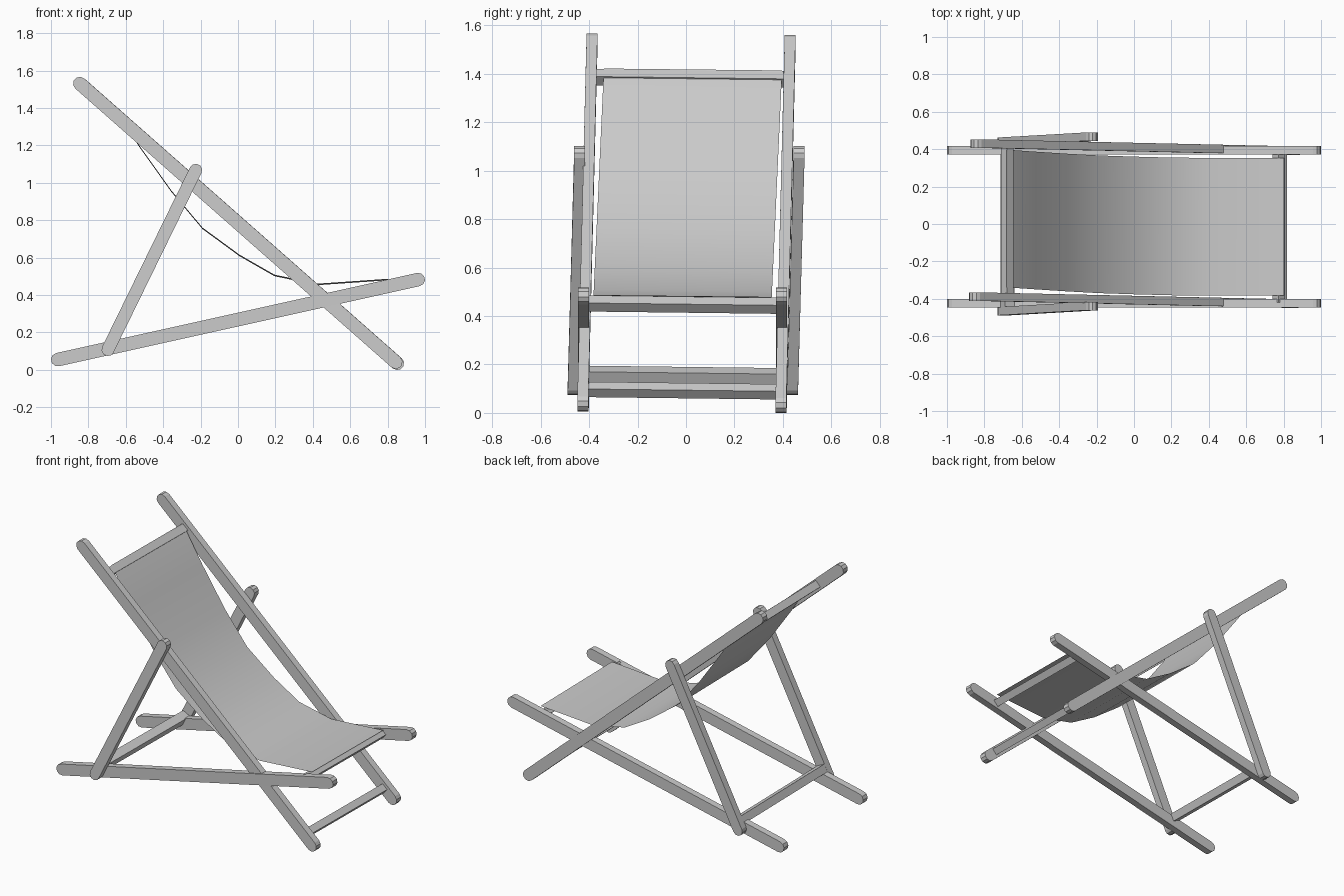
import bpy, bmesh, math
from mathutils import Vector, Matrix

if "Cube" in bpy.data.objects:
    bpy.data.objects.remove(bpy.data.objects["Cube"])


def finish(name, bm, smooth=False):
    bmesh.ops.recalc_face_normals(bm, faces=bm.faces)
    me = bpy.data.meshes.new(name)
    bm.to_mesh(me)
    bm.free()
    for p in me.polygons:
        p.use_smooth = smooth
    ob = bpy.data.objects.new(name, me)
    bpy.context.collection.objects.link(ob)
    return ob


def rail(name, a, b, r, thick=0.045, seg=5):
    """Flat slat with rounded ends between points a and b, thickness along y."""
    a, b = Vector(a), Vector(b)
    ang = math.atan2(b.z - a.z, b.x - a.x)
    bm = bmesh.new()
    rim = []
    for c, start in ((b, ang - math.pi / 2), (a, ang + math.pi / 2)):
        for i in range(seg + 1):
            t = start + math.pi * i / seg
            rim.append(c + Vector((r * math.cos(t), 0, r * math.sin(t))))
    off = Vector((0, thick / 2, 0))
    near = [bm.verts.new(p - off) for p in rim]
    far = [bm.verts.new(p + off) for p in rim]
    bm.faces.new(near)
    bm.faces.new(far[::-1])
    n = len(rim)
    for i in range(n):
        j = (i + 1) % n
        bm.faces.new((near[i], far[i], far[j], near[j]))
    return finish(name, bm)


def bar(name, x, y, z, half, w, h, ang):
    """Rectangular crossbar along y, turned by ang about its length."""
    bm = bmesh.new()
    bmesh.ops.create_cube(bm, size=1)
    m = (Matrix.Translation((x, y, z)) @ Matrix.Rotation(math.radians(0.7), 4, 'X').inverted()
         @ Matrix.Rotation(-ang, 4, 'Y') @ Matrix.Diagonal((w, half * 2, h, 1)))
    bmesh.ops.transform(bm, matrix=m, verts=bm.verts)
    return finish(name, bm)


# Side slats, the frame leans slightly toward +y
for s, side in ((-1, "near"), (1, "far")):
    dx, dz = 0.004 * s, -0.003 * s
    rail("back_rail_" + side, (0.848 + dx, -0.017 + s * 0.409, 0.038 + dz),
         (-0.842 + dx, 0.021 + s * 0.409, 1.528 + dz), 0.036)
    rail("base_rail_" + side, (-0.964, -0.015 + s * 0.409, 0.055),
         (0.964, -0.015 + s * 0.409, 0.483), 0.036)
    rail("prop_" + side, (-0.696, -0.013 + s * 0.453, 0.108),
         (-0.226, 0.014 + s * 0.453, 1.068), 0.034)

# Crossbars
slope = math.atan2(-1.49, 1.69)
bar("foot_bar", 0.786, -0.016, 0.092, 0.405, 0.045, 0.045, slope)
bar("seat_bar", 0.775, -0.015, 0.447, 0.405, 0.047, 0.047, slope)
bar("top_bar", -0.678, 0.018, 1.382, 0.405, 0.048, 0.048, slope)
bar("prop_bar", -0.676, -0.012, 0.155, 0.44, 0.05, 0.057, math.radians(64))

# Canvas sling hanging between the top and seat bars
profile = [(-0.682, 1.418), (-0.655, 1.39), (-0.527, 1.195), (-0.356, 0.955),
           (-0.19, 0.757), (0.008, 0.612), (0.195, 0.505), (0.425, 0.457), (0.802, 0.483)]
bm = bmesh.new()
rows = []
for x, z in profile:
    c = -0.014 + 0.042 * (z - 0.48) / 0.92
    rows.append([bm.verts.new((x, c + s * 0.368, z - s * 0.004)) for s in (-1, 1)])
for p, q in zip(rows, rows[1:]):
    bm.faces.new((p[0], q[0], q[1], p[1]))
finish("canvas_sling", bm, smooth=True)
